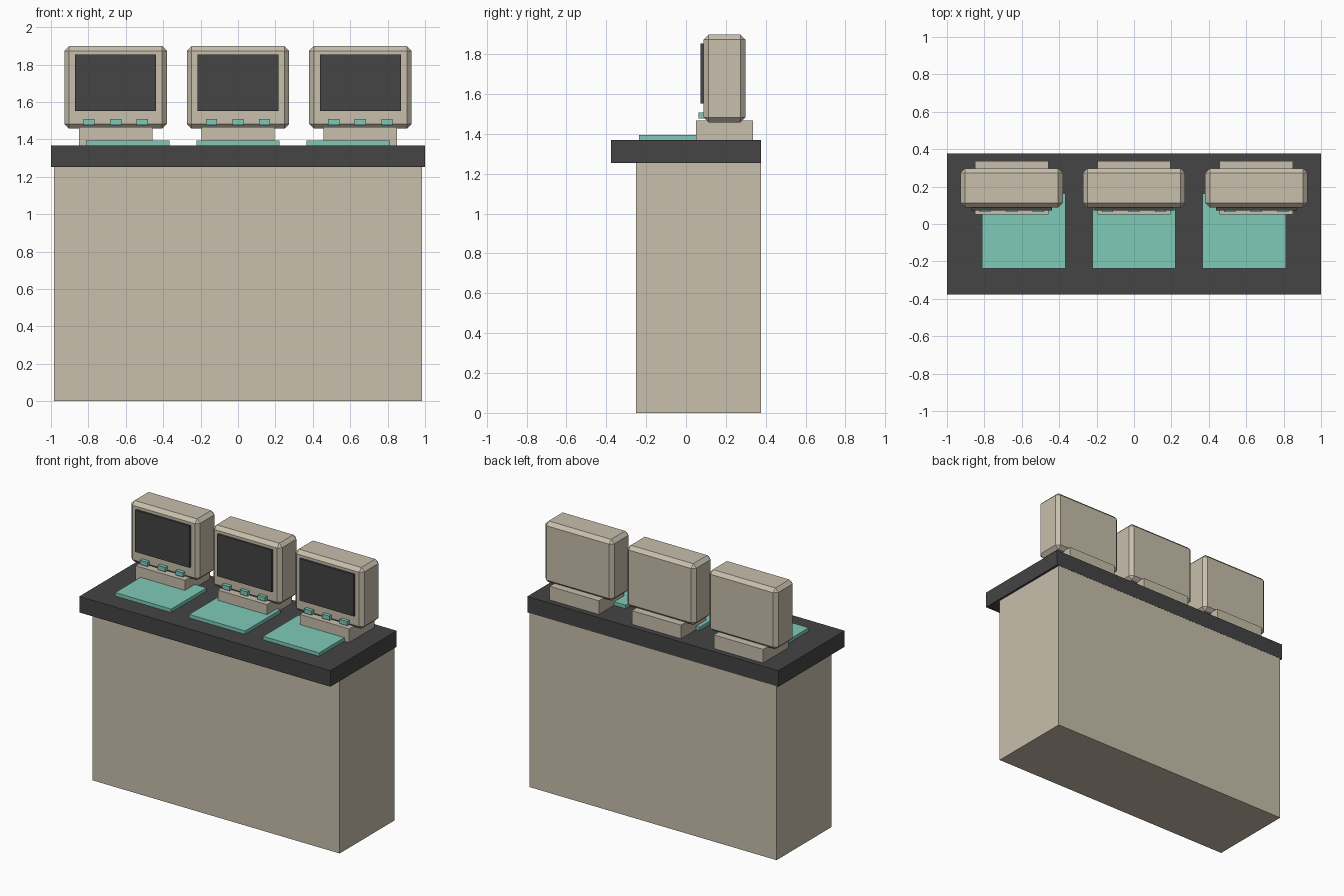
import bpy, bmesh
from mathutils import Vector

if "Cube" in bpy.data.objects:
    bpy.data.objects.remove(bpy.data.objects["Cube"])


def material(name, rgb):
    m = bpy.data.materials.new(name)
    m.diffuse_color = (*rgb, 1)
    m.use_nodes = True
    m.node_tree.nodes["Principled BSDF"].inputs["Base Color"].default_value = m.diffuse_color
    return m


BEIGE = material("beige", (0.578, 0.521, 0.413))
DARK = material("dark grey", (0.058, 0.058, 0.058))
TEAL = material("teal", (0.209, 0.591, 0.479))


def box(name, x, y, z, mat, bevel=0):
    """Box from (min, max) ranges, optionally with chamfered edges."""
    lo, hi = Vector((x[0], y[0], z[0])), Vector((x[1], y[1], z[1]))
    centre, size = (lo + hi) / 2, hi - lo
    bm = bmesh.new()
    bmesh.ops.create_cube(bm, size=1)
    bmesh.ops.scale(bm, vec=size, verts=bm.verts)
    if bevel:
        bmesh.ops.bevel(bm, geom=bm.edges[:], offset=bevel, segments=1,
                        affect='EDGES')
    mesh = bpy.data.meshes.new(name)
    bm.to_mesh(mesh)
    bm.free()
    mesh.materials.append(mat)
    ob = bpy.data.objects.new(name, mesh)
    ob.location = centre
    bpy.context.collection.objects.link(ob)
    return ob


def around(c, width):
    return (c - width / 2, c + width / 2)


# Counter
box("cabinet", (-0.985, 0.985), (-0.25, 0.376), (0, 1.255), BEIGE)
box("countertop", (-1, 1), (-0.377, 0.377), (1.253, 1.368), DARK)

# Three workstations
for side, i in (("left", -1), ("middle", 0), ("right", 1)):
    c = 0.654 * i
    box(side + "_monitor_base", around(c, 0.392), (0.05, 0.337), (1.366, 1.466), BEIGE)
    box(side + "_monitor_case", around(c, 0.548), (0.088, 0.298), (1.457, 1.898), BEIGE, 0.025)
    box(side + "_screen", around(c, 0.433), (0.073, 0.1), (1.552, 1.853), DARK)
    for n in (-1, 0, 1):
        box(f"{side}_button_{n + 2}", around(c + 0.142 * n, 0.06),
            (0.063, 0.1), (1.477, 1.508), TEAL)
    box(side + "_keyboard", around(0.589 * i, 0.446), (-0.237, 0.164), (1.366, 1.393), TEAL)
